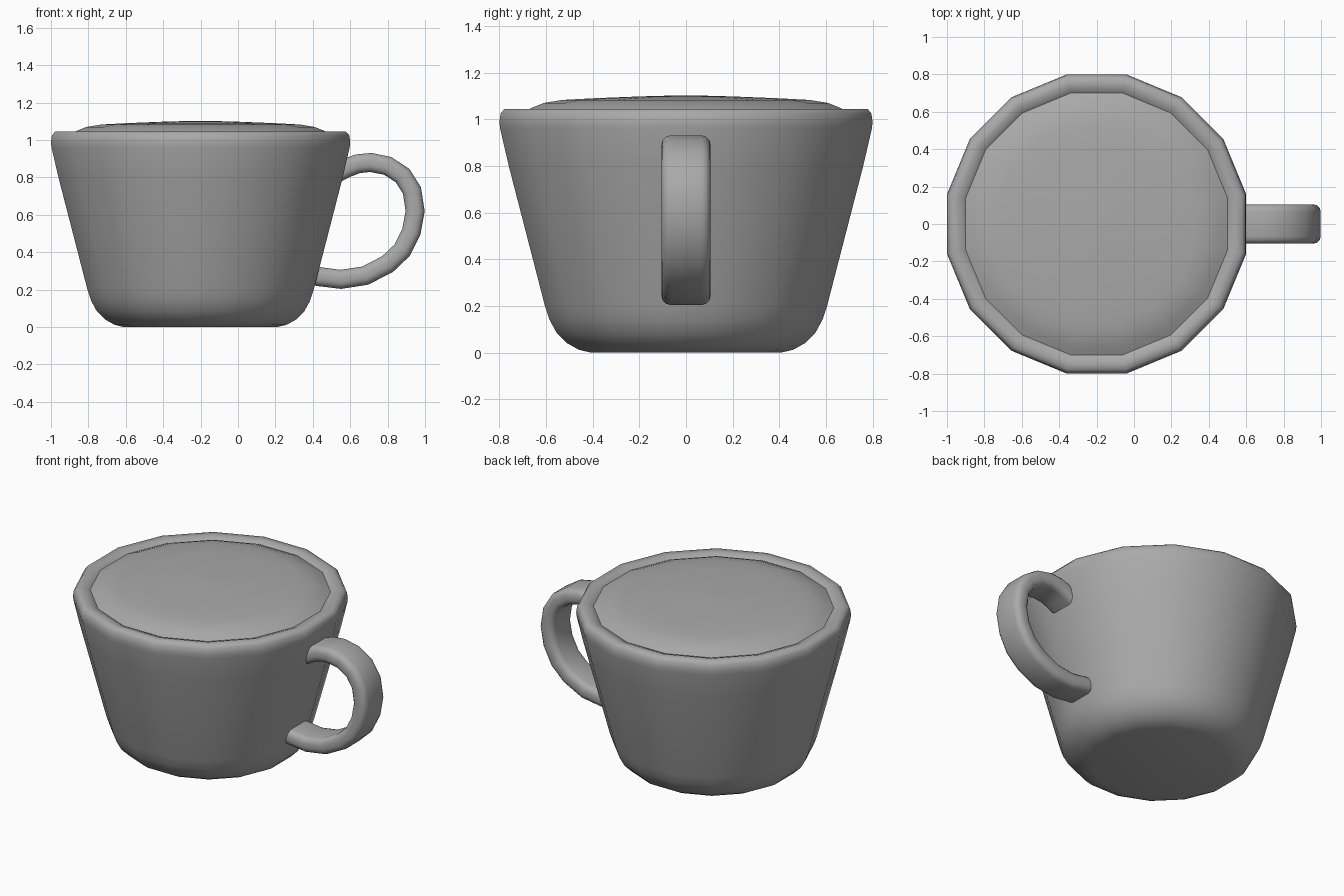
import bpy, bmesh, math
from mathutils import Vector

cube = bpy.data.objects.get("Cube")
if cube:
    bpy.data.objects.remove(cube, do_unlink=True)

SIDES = 16
CENTRE_X = -0.2

grey = bpy.data.materials.new("plain grey")
grey.use_nodes = True
grey.diffuse_color = (0.4, 0.4, 0.4, 1)
grey.node_tree.nodes["Principled BSDF"].inputs["Base Color"].default_value = (0.4, 0.4, 0.4, 1)


def finish(name, bm, angle):
    bmesh.ops.recalc_face_normals(bm, faces=bm.faces)
    mesh = bpy.data.meshes.new(name)
    bm.to_mesh(mesh)
    bm.free()
    mesh.materials.append(grey)
    obj = bpy.data.objects.new(name, mesh)
    bpy.context.collection.objects.link(obj)
    bpy.ops.object.select_all(action='DESELECT')
    obj.select_set(True)
    bpy.context.view_layer.objects.active = obj
    bpy.ops.object.shade_smooth_by_angle(angle=math.radians(angle))
    return obj


def loft(bm, rings):
    """Join rings of vertices with quads and cap both ends."""
    rings = [[bm.verts.new(p) for p in ring] for ring in rings]
    n = len(rings[0])
    for a, b in zip(rings, rings[1:]):
        for i in range(n):
            j = (i + 1) % n
            bm.faces.new((a[i], a[j], b[j], b[i]))
    bm.faces.new(rings[0])
    bm.faces.new(rings[-1])


def polygon(apothem, z):
    """Ring with flat sides facing the axes."""
    r = apothem / math.cos(math.pi / SIDES)
    return [(CENTRE_X + r * math.cos((i + 0.5) * math.tau / SIDES),
             r * math.sin((i + 0.5) * math.tau / SIDES), z) for i in range(SIDES)]


# Cup body with rounded foot and rolled rim
body = [(0.41, 0.0), (0.46, 0.012), (0.51, 0.04), (0.555, 0.085), (0.585, 0.14),
        (0.605, 0.2), (0.76, 0.8), (0.797, 0.96), (0.8, 0.99), (0.795, 1.025),
        (0.778, 1.045), (0.74, 1.045), (0.70, 1.03), (0.68, 1.0)]
bm = bmesh.new()
loft(bm, [polygon(r, z) for r, z in body])
finish("cup_body", bm, 50)

# Gently domed drink surface
dome = [(0.70, 1.03), (0.66, 1.05), (0.61, 1.07), (0.53, 1.083),
        (0.40, 1.09), (0.2, 1.098), (0.02, 1.103)]
bm = bmesh.new()
loft(bm, [polygon(r, z) for r, z in dome])
finish("drink_surface", bm, 50)

# Handle: rounded rectangle swept along a loop
path = [Vector((x, 0, z)) for x, z in [
    (0.52, 0.82), (0.585, 0.852), (0.64, 0.873), (0.71, 0.88), (0.80, 0.862), (0.88, 0.81),
    (0.93, 0.73), (0.947, 0.62), (0.927, 0.51), (0.877, 0.41), (0.80, 0.337),
    (0.68, 0.275), (0.55, 0.255), (0.43, 0.27), (0.38, 0.28)]]
section = []
for sx, sy, start in [(1, 1, 0), (-1, 1, 90), (-1, -1, 180), (1, -1, 270)]:
    for step in range(4):
        a = math.radians(start + step * 30)
        section.append((sx * 0.067 + 0.038 * math.cos(a), sy * 0.013 + 0.038 * math.sin(a)))
rings = []
for i, p in enumerate(path):
    t = (path[min(i + 1, len(path) - 1)] - path[max(i - 1, 0)]).normalized()
    normal = Vector((-t.z, 0, t.x))
    rings.append([p + Vector((0, w, 0)) + normal * d for w, d in section])
bm = bmesh.new()
loft(bm, rings)
finish("handle", bm, 50)
